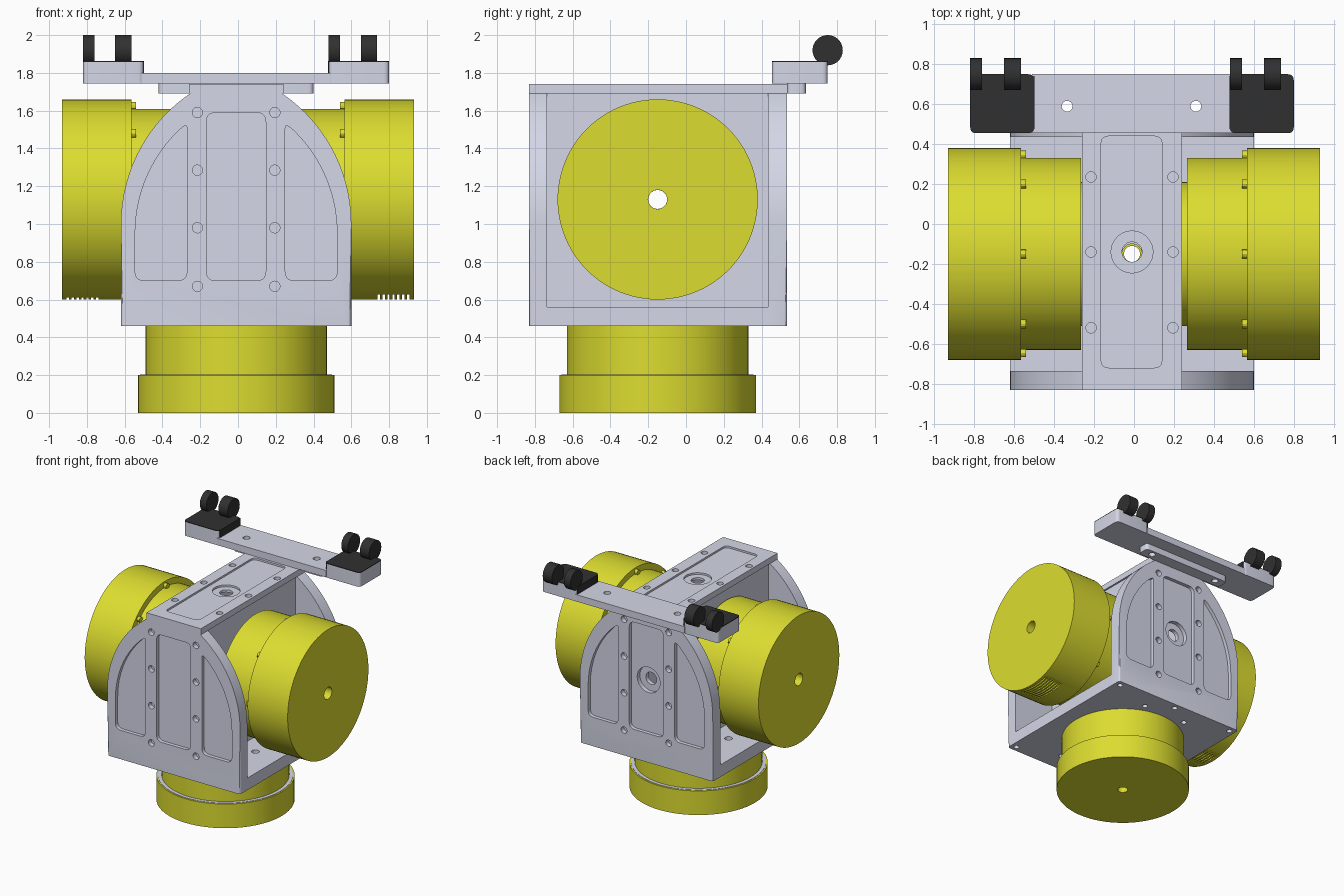
import bpy, bmesh, math
from mathutils import Vector

if "Cube" in bpy.data.objects:
    bpy.data.objects.remove(bpy.data.objects["Cube"])

CX, MY, MZ = -0.01, -0.15, 1.13      # housing centre line, motor axis


def material(name, col):
    m = bpy.data.materials.new(name)
    m.diffuse_color = (*col, 1)
    m.use_nodes = True
    m.node_tree.nodes["Principled BSDF"].inputs["Base Color"].default_value = m.diffuse_color
    return m


STEEL = material("housing_paint", (0.66, 0.68, 0.80))
YELLOW = material("motor_yellow", (0.72, 0.72, 0.03))
BLACK = material("rubber_black", (0.03, 0.03, 0.03))


def to3d(axis, u, v, w):
    return {'X': (w, u, v), 'Y': (u, w, v), 'Z': (u, v, w)}[axis]


def finish(bm, name, mat):
    bmesh.ops.recalc_face_normals(bm, faces=bm.faces)
    me = bpy.data.meshes.new(name)
    bm.to_mesh(me)
    bm.free()
    ob = bpy.data.objects.new(name, me)
    bpy.context.collection.objects.link(ob)
    if mat:
        me.materials.append(mat)
    return ob


def fillet(pts, n=5):
    """Outline from (u, v[, radius]) corners."""
    out = []
    for i, p in enumerate(pts):
        c = Vector(p[:2])
        if len(p) < 3:
            out.append(c)
            continue
        a, b = (Vector(pts[j][:2]) for j in (i - 1, (i + 1) % len(pts)))
        s, e = c + (a - c).normalized() * p[2], c + (b - c).normalized() * p[2]
        out += [s * (1 - t) ** 2 + c * 2 * t * (1 - t) + e * t * t
                for t in (k / n for k in range(n + 1))]
    return out


def prism(name, pts, axis, lo, hi, mat=None, round_at=None):
    bm = bmesh.new()
    rings = [[bm.verts.new(to3d(axis, p[0], p[1], w)) for p in fillet(pts)] for w in (lo, hi)]
    bm.faces.new(rings[0])
    bm.faces.new(rings[1])
    n = len(rings[0])
    for i in range(n):
        j = (i + 1) % n
        bm.faces.new((rings[0][i], rings[0][j], rings[1][j], rings[1][i]))
    if round_at is not None:         # round the outer rim of an end plate
        es = [e for e in bm.edges
              if all(abs(v.co.y - round_at) < 1e-4 for v in e.verts)
              and min(v.co.z for v in e.verts) < 1.68 and max(v.co.z for v in e.verts) > 0.5]
        bmesh.ops.bevel(bm, geom=es, offset=0.02, segments=3, profile=0.5, affect='EDGES')
    return finish(bm, name, mat)


def rect(a, b, c, d, r=None):
    q = [(a, c), (b, c), (b, d), (a, d)]
    return [(*p, r) for p in q] if r else q


def box(name, x, y, z, mat=None, r=None):
    return prism(name, rect(*x, *y, r), 'Z', *z, mat)


def circle(u, v, r, n=24):
    return [(u + r * math.cos(2 * math.pi * i / n), v + r * math.sin(2 * math.pi * i / n))
            for i in range(n)]


def drum(name, u, v, r, axis, lo, hi, mat=None, n=24):
    return prism(name, circle(u, v, r, n), axis, lo, hi, mat)


def lathe(name, profile, axis, u, v, mat, n=96):
    """Revolve a closed (radius, height) section."""
    bm = bmesh.new()
    cols = [[bm.verts.new(to3d(axis, *p, h)) for p in circle(u, v, r, n)] for r, h in profile]
    for a, b in zip(cols, cols[1:] + cols[:1]):
        for i in range(n):
            j = (i + 1) % n
            bm.faces.new((a[i], a[j], b[j], b[i]))
    return finish(bm, name, mat)


def cut(ob, *cutters):
    for c in cutters:
        m = ob.modifiers.new("cut", 'BOOLEAN')
        m.operation, m.solver, m.object = 'DIFFERENCE', 'EXACT', c
        bpy.context.view_layer.objects.active = ob
        bpy.ops.object.modifier_apply(modifier=m.name)
        bpy.data.objects.remove(c, do_unlink=True)


def arc(cz, R, edge, z0, z1, n):
    """Curved plate side: (offset from centre line, z), bottom to top."""
    return [(edge - R + math.sqrt(R * R - (z - cz) ** 2), z)
            for z in (z0 + (z1 - z0) * math.sin(math.pi / 2 * k / n) for k in range(n + 1))]


# arched end plates with pockets and bolt holes
side = [(0.61, 0.46)] + arc(1.0, 0.834, 0.61, 1.0, 1.69, 20)
outline = [(CX + x, z) for x, z in side] + [(CX - x, z) for x, z in reversed(side)]
curve = arc(0.95, 0.759, 0.535, 0.95, 1.50, 12)
pocket = [(0.26, 0.70, 0.05), (0.535, 0.70, 0.05)] + curve + [(0.26, 1.53, 0.025)]
for name, outer, inner in (("front_plate", -0.83, -0.735), ("back_plate", 0.535, 0.435)):
    plate = prism(name, outline, 'Y', min(outer, inner), max(outer, inner), STEEL, outer)
    s = 1 if outer > 0 else -1

    def span(depth):
        return sorted((outer - s * depth, outer + s * 0.05))
    cut(plate, prism("c", rect(CX - 0.157, CX + 0.157, 0.70, 1.59, 0.05), 'Y', *span(0.03)))
    for k in (-1, 1):
        cut(plate, prism("c", [(CX + k * p[0], *p[1:]) for p in pocket], 'Y', *span(0.03)))
        for z in (0.67, 0.98, 1.285, 1.59):
            cut(plate, drum("c", CX + k * 0.205, z, 0.027, 'Y', *span(0.04)))
    for x in (-0.56, 0, 0.56):
        cut(plate, drum("c", CX + x, (outer + inner) / 2, 0.022, 'Z', 0.4, 0.50))
    if s > 0:
        cut(plate, drum("c", CX, MZ, 0.105, 'Y', *span(0.065), n=32),
            drum("c", CX, MZ, 0.05, 'Y', *span(0.2)))

# bottom plate
base = box("bottom_plate", (-0.62, 0.60), (-0.735, 0.435), (0.46, 0.56), STEEL)
cut(base, drum("c", CX, MY, 0.05, 'Z', 0.4, 0.6))
for i in range(8):
    a = math.pi / 4 * (i + 0.5)
    cut(base, drum("c", CX + 0.42 * math.cos(a), MY + 0.42 * math.sin(a), 0.03, 'Z', 0.52, 0.6))
for k in (-1, 1):
    for y in (-0.66, 0.36):
        cut(base, drum("c", CX + k * 0.2, y, 0.022, 'Z', 0.4, 0.5))

# top plate
top = box("top_plate", (-0.26, 0.24), (-0.83, 0.535), (1.69, 1.74), STEEL)
cut(top, box("c", (-0.165, 0.14), (-0.72, 0.44), (1.725, 1.8), None, 0.04),
    drum("c", CX, -0.14, 0.105, 'Z', 1.71, 1.8, n=32),
    drum("c", CX, -0.14, 0.05, 'Z', 1.6, 1.8))
for k in (-1, 1):
    for y in (-0.52, -0.14, 0.235):
        cut(top, drum("c", CX + k * 0.205, y, 0.026, 'Z', 1.705, 1.8))

# inner walls and side motors
section = [(0.05, 0.22), (0.36, 0.22), (0.36, 0.265), (0.48, 0.265),
           (0.48, 0.565), (0.53, 0.565), (0.53, 0.932), (0.05, 0.932)]
for name, k in (("left", -1), ("right", 1)):
    lo, hi = sorted((CX + k * 0.17, CX + k * 0.235))
    wall = box(name + "_wall", (lo, hi), (-0.735, 0.435), (0.56, 1.69), STEEL)
    cut(wall, drum("c", MY, MZ, 0.05, 'X', lo - 0.1, hi + 0.1))
    motor = lathe(name + "_motor", [(r, k * h) for r, h in section], 'X', MY, MZ, YELLOW)
    for i in range(7):               # cooling slots underneath
        x = k * (0.745 + i * 0.026)
        cut(motor, box("c", (x - 0.006, x + 0.006), (-0.5, 0.2), (0.5, 0.626 if k > 0 else 0.612)))
    for i in range(8):               # clips round the joint
        a = math.pi / 4 * i
        clip = drum(name + "_motor_clip", MY + 0.495 * math.cos(a), MZ + 0.495 * math.sin(a),
                    0.022, 'X', *sorted((k * 0.54, k * 0.57)), YELLOW, 12)

# base motor with pale seat ring
lathe("base_motor", [(0.04, 0), (0.52, 0), (0.52, 0.2), (0.48, 0.2), (0.48, 0.46), (0.04, 0.46)],
      'Z', CX, MY, YELLOW)
lathe("base_motor_ring", [(0.479, 0.195), (0.508, 0.195), (0.508, 0.203), (0.479, 0.203)],
      'Z', CX, MY, STEEL)

# rear rail and its mounting strip
rail = box("rail", (-0.51, 0.49), (0.455, 0.75), (1.743, 1.80), STEEL)
strip = box("rail_mount", (-0.42, 0.40), (0.535, 0.635), (1.69, 1.743), STEEL, 0.03)
for x in (-0.335, 0.31):
    for part in (rail, strip):
        cut(part, drum("c", x, 0.59, 0.027, 'Z', 1.6, 1.9))

# rail end blocks, black pads and rollers
for name, x0, x1, inner in (("left", -0.82, -0.50, -0.50), ("right", 0.48, 0.80, 0.48)):
    box(name + "_rail_block", (x0, x1), (0.455, 0.75), (1.743, 1.857), STEEL, 0.03)
    box(name + "_pad", (x0, x1), (0.455, 0.75), (1.857, 1.863), BLACK, 0.03)
    box(name + "_pad_side", (inner - 0.003, inner + 0.003), (0.475, 0.74), (1.80, 1.863), BLACK)
for x0, x1 in ((-0.82, -0.76), (-0.65, -0.565), (0.48, 0.54), (0.65, 0.735)):
    drum("roller", 0.75, 1.92, 0.08, 'X', x0, x1, BLACK, 40)

# smooth the round surfaces
bpy.ops.object.select_all(action='SELECT')
bpy.ops.object.shade_smooth_by_angle(angle=math.radians(30))
